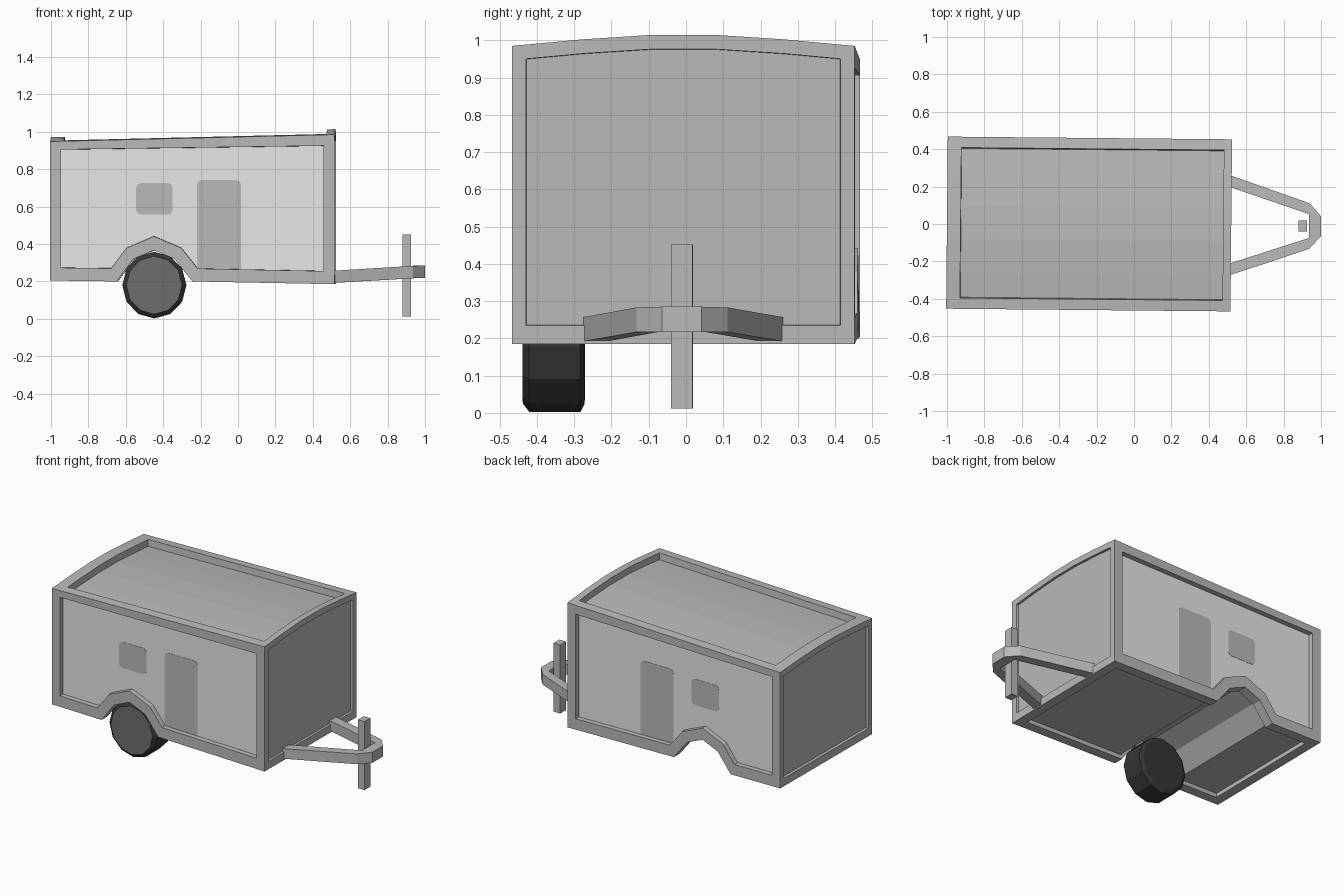
import bpy, bmesh, math
from mathutils import Matrix, Vector

if "Cube" in bpy.data.objects:
    bpy.data.objects.remove(bpy.data.objects["Cube"])


def material(name, v):
    m = bpy.data.materials.new(name)
    m.diffuse_color = (v, v, v, 1)
    m.use_nodes = True
    m.node_tree.nodes["Principled BSDF"].inputs["Base Color"].default_value = m.diffuse_color
    return m


GREY = material("mid_grey", 0.49)
LIGHT = material("light_grey", 0.82)
RUBBER = material("tyre_black", 0.037)
HUB = material("hub_grey", 0.155)

# The whole trailer stands very slightly turned
PIVOT = Vector((-.24, 0, 0))
YAW = (Matrix.Translation(PIVOT) @ Matrix.Rotation(-.0095, 4, 'Z')
       @ Matrix.Translation(-PIVOT))


def finish(name, bm, *mats):
    bm.transform(YAW)
    bmesh.ops.recalc_face_normals(bm, faces=bm.faces[:])
    me = bpy.data.meshes.new(name)
    bm.to_mesh(me)
    bm.free()
    for m in mats:
        me.materials.append(m)
    ob = bpy.data.objects.new(name, me)
    bpy.context.collection.objects.link(ob)
    return ob


def loft(bm, rings):
    """Skin a list of closed rings and cap both ends."""
    vs = [[bm.verts.new(p) for p in r] for r in rings]
    n = len(vs[0])
    for a, b in zip(vs, vs[1:]):
        for i in range(n):
            j = (i + 1) % n
            bm.faces.new((a[i], a[j], b[j], b[i]))
    return bm.faces.new(vs[0]), bm.faces.new(vs[-1])


# Body shell: side profile with wheel arch, extruded across with a crowned roof
W = 0.46
PROFILE = [(-1, .205), (-.645, .2), (-.555, .32), (-.445, .367), (-.335, .32),
           (-.24, .2), (.52, .185), (.52, .985), (-1, .948)]
rings = []
for y in (-W, -.27, -.09, .09, .27, W):
    k = 1 - abs(y / W) ** 1.5
    rings.append([(x, y, z + (k * (.032 if x > 0 else .025) if z > .9 else 0))
                  for x, z in PROFILE])
bm = bmesh.new()
sides = loft(bm, rings)
bmesh.ops.recalc_face_normals(bm, faces=bm.faces[:])
bm.normal_update()
rest = [f for f in bm.faces if f not in sides]
rear = [f for f in rest if f.normal.x < -.95]
nose = [f for f in rest if f.normal.x > .95]
roof = [f for f in rest if f.normal.z > .9]
floor = [f for f in rest if f not in rear + nose + roof]


# Recess a panel into every side: flat frame first, then a steep step inward
def recess(group, width, depth, shift=None):
    for thick, d in ((width, 0), (.001, -depth)):
        bmesh.ops.inset_region(bm, faces=group, thickness=thick, depth=d,
                               use_boundary=True, use_even_offset=True)
        if shift and d == 0:
            for v in {v for f in group for v in f.verts}:
                v.co += Vector(shift(v.co))
        bm.normal_update()


def side_shift(c):
    if c.z < .5:
        return (0, 0, .011)
    return (0, 0, .014 if c.x < 0 else 0)


def low_up(c):
    return (0, 0, .012 if c.z < .5 else 0)


for f in sides:
    recess([f], .058, .031, side_shift)
    f.material_index = 1
recess(rear, .038, .018, low_up)
recess(nose, .038, .014, low_up)
recess(roof, .058, .042, lambda c: (.015, 0, 0))
recess(floor, .062, .025)
finish("trailer_body", bm, GREY, LIGHT)


# Door and window plates on both sides
def rounded_plate(name, x0, x1, z0, z1, r_low, r_top, side):
    pts = []
    for cx, cz, r, start in ((x1, z1, r_top, 0), (x0, z1, r_top, 90),
                             (x0, z0, r_low, 180), (x1, z0, r_low, 270)):
        ox = cx - r if cx == x1 else cx + r
        oz = cz - r if cz == z1 else cz + r
        for k in range(4):
            a = math.radians(start + 30 * k)
            pts.append((ox + r * math.cos(a), oz + r * math.sin(a)))
    bm = bmesh.new()
    loft(bm, [[(x, side * y, z) for x, z in pts] for y in (.428, .4305)])
    finish(name, bm, GREY)


for label, s in (("front", -1), ("back", 1)):
    rounded_plate(label + "_door", -.215, .02, .26, .742, .001, .025, s)
    rounded_plate(label + "_window", -.54, -.345, .557, .725, .025, .025, s)

# Wheel, only on the front side, with a grey outer disc
bm = bmesh.new()
rings = [[(-.444 + .96 * r * math.cos(k * math.pi / 6), y,
           .18 + r * math.sin(k * math.pi / 6)) for k in range(12)]
         for y, r in ((-.274, .155), (-.285, .178), (-.422, .178), (-.44, .155))]
inner, disc = loft(bm, rings)
disc.material_index = 1
finish("wheel", bm, RUBBER, HUB)

# A-shaped drawbar: outer point, inner point, bottom and top height
HALF = [((.51, .268), (.51, .205), .192, .257),
        ((.938, .122), (.935, .064), .217, .283),
        ((1.0, .053), (.935, .048), .217, .285)]
rings = []
for s, stations in ((1, HALF), (-1, HALF[::-1])):
    for (ox, oy), (ix, iy), lo, hi in stations:
        rings.append([(ox, s * oy, lo), (ox, s * oy, hi),
                      (ix, s * iy, hi), (ix, s * iy, lo)])
bm = bmesh.new()
loft(bm, rings)
finish("drawbar", bm, GREY)

# Jack post behind the hitch
bm = bmesh.new()
loft(bm, [[(x, y, z) for x, y in ((.88, -.029), (.926, -.029), (.926, .029), (.88, .029))]
          for z in (.012, .452)])
finish("jack_post", bm, GREY)
